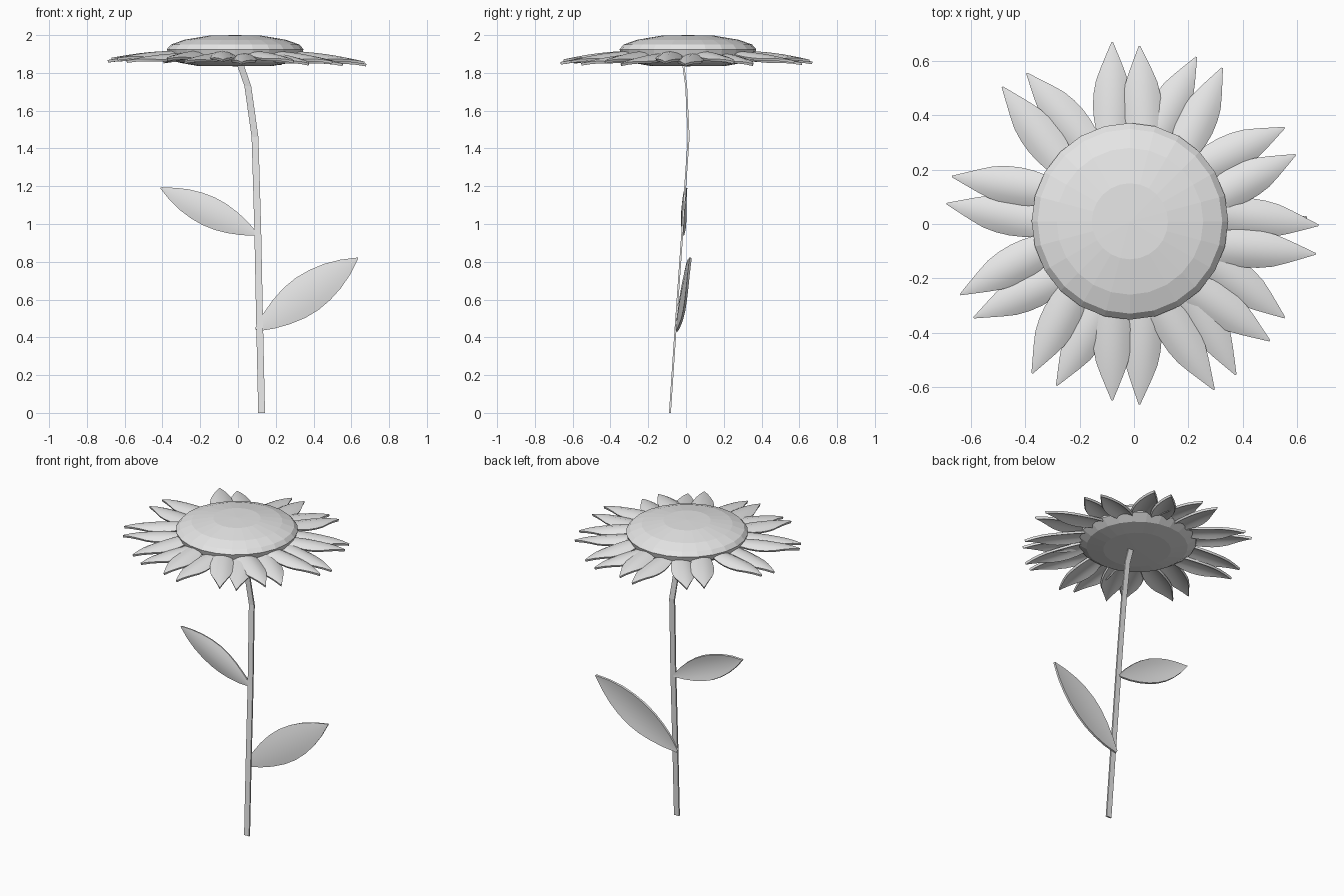
import bpy, bmesh, math
from mathutils import Vector

cube = bpy.data.objects.get("Cube")
if cube:
    bpy.data.objects.remove(cube)

GREY = (0.8, 0.8, 0.8, 1)
grey = bpy.data.materials.new("plain grey")
grey.use_nodes = True
grey.diffuse_color = GREY
grey.node_tree.nodes["Principled BSDF"].inputs["Base Color"].default_value = GREY


def finish(name, bm, smooth=None, thickness=0):
    """Turn a bmesh into an object, thickened and smoothed if asked."""
    mesh = bpy.data.meshes.new(name)
    bm.to_mesh(mesh)
    bm.free()
    mesh.materials.append(grey)
    ob = bpy.data.objects.new(name, mesh)
    bpy.context.collection.objects.link(ob)
    bpy.ops.object.select_all(action='DESELECT')
    ob.select_set(True)
    bpy.context.view_layer.objects.active = ob
    if thickness:
        mod = ob.modifiers.new("thickness", 'SOLIDIFY')
        mod.thickness = thickness
        mod.offset = -1
        bpy.ops.object.modifier_apply(modifier=mod.name)
    if smooth:
        bpy.ops.object.shade_smooth_by_angle(angle=math.radians(smooth))
    return ob


def blade(name, base, tip, normal, half_width, widths, arch, bow, thickness):
    """Pointed leaf shape from base to tip, arched across and bowed along."""
    base, tip, normal = Vector(base), Vector(tip), Vector(normal)
    along = (tip - base).normalized()
    side = normal.cross(along).normalized()
    up = along.cross(side)
    across = (-1, -0.6, 0, 0.6, 1)
    bm = bmesh.new()
    rows = []
    for i, w in enumerate(widths):
        t = i / (len(widths) - 1)
        mid = base.lerp(tip, t) + up * bow * math.sin(math.pi * t)
        rows.append([bm.verts.new(mid + side * s * w * half_width - up * arch * (s * w) ** 2)
                     for s in across])
    for a, b in zip(rows, rows[1:]):
        for j in range(len(across) - 1):
            bm.faces.new((a[j], b[j], b[j + 1], a[j + 1]))
    return finish(name, bm, 40, thickness)


# Flower head: shallow faceted dome with a flat underside
profile = [(0, 1.835), (0.2, 1.837), (0.3, 1.855), (0.35, 1.89), (0.362, 1.925),
           (0.34, 1.95), (0.27, 1.975), (0.14, 1.997), (0, 2.0)]
centre = Vector((-0.015, 0.01, 0))
bm = bmesh.new()
points = [bm.verts.new(centre + Vector((r, 0, z))) for r, z in profile]
edges = [bm.edges.new(pair) for pair in zip(points, points[1:])]
bmesh.ops.spin(bm, geom=points + edges, cent=centre, axis=(0, 0, 1),
               angle=math.tau, steps=24, use_duplicate=False)
bmesh.ops.remove_doubles(bm, verts=bm.verts, dist=0.0005)
bmesh.ops.recalc_face_normals(bm, faces=bm.faces)
finish("flower_head", bm)

# Petals: eleven pairs, each given by its two tips, counter-clockwise
petal_widths = (0.6, 0.8, 0.94, 1, 0.97, 0.85, 0.6, 0.32, 0.04)
pairs = [((0.02, 0.655), (-0.08, 0.67)), ((0.325, 0.575), (0.23, 0.615)),
         ((0.595, 0.255), (0.555, 0.355)), ((0.67, -0.11), (0.68, -0.005)),
         ((0.5, -0.43), (0.555, -0.345)), ((0.295, -0.61), (0.375, -0.555)),
         ((-0.08, -0.65), (0.02, -0.665)), ((-0.375, -0.55), (-0.285, -0.595)),
         ((-0.64, -0.26), (-0.59, -0.345)), ((-0.67, 0.175), (-0.69, 0.075)),
         ((-0.485, 0.505), (-0.395, 0.555))]
for n, pair in enumerate(pairs):
    middle = (Vector(pair[0]) + Vector(pair[1])) / 2 - centre.xy
    heading = math.atan2(middle.y, middle.x)
    for k, (x, y) in enumerate(pair):
        offset = Vector((x, y)) - centre.xy
        turn = 1 if middle.cross(offset) > 0 else -1
        angle = heading + turn * 0.21
        lower = 0.012 * k
        base = centre + Vector((0.29 * math.cos(angle), 0.29 * math.sin(angle), 1.918 - lower))
        tip = (x, y, 1.87 - 0.015 * x - lower)
        blade(f"petal_{n + 1}_{k + 1}", base, tip, (0, 0, 1), 0.07,
              petal_widths, 0.026, 0.01, 0.014)

# Stem: thin flat strip that bends towards the head
path = [(0.125, -0.085, 0), (0.115, -0.055, 0.45), (0.105, -0.02, 0.95),
        (0.098, -0.004, 1.2), (0.09, 0.014, 1.46), (0.052, 0.001, 1.73), (0.012, -0.015, 1.845)]
bm = bmesh.new()
rings = [[bm.verts.new((x + sx * 0.018, y + sy * 0.005, z))
          for sx, sy in ((-1, -1), (1, -1), (1, 1), (-1, 1))] for x, y, z in path]
for a, b in zip(rings, rings[1:]):
    for j in range(4):
        k = (j + 1) % 4
        bm.faces.new((a[j], a[k], b[k], b[j]))
bm.faces.new(rings[0][::-1])
bm.faces.new(rings[-1])
finish("stem", bm)

# Leaves: one on each side of the stem
leaf_widths = (0.1, 0.48, 0.76, 0.94, 1, 0.93, 0.75, 0.45, 0.03)
blade("right_leaf", (0.1, -0.022, 0.945), (-0.41, -0.005, 1.19), (0, -1, 0),
      0.08, leaf_widths, 0.015, 0.012, 0.012)
blade("left_leaf", (0.097, -0.055, 0.44), (0.635, 0.018, 0.82), (0, -1, 0),
      0.104, leaf_widths, 0.012, 0.008, 0.012)
